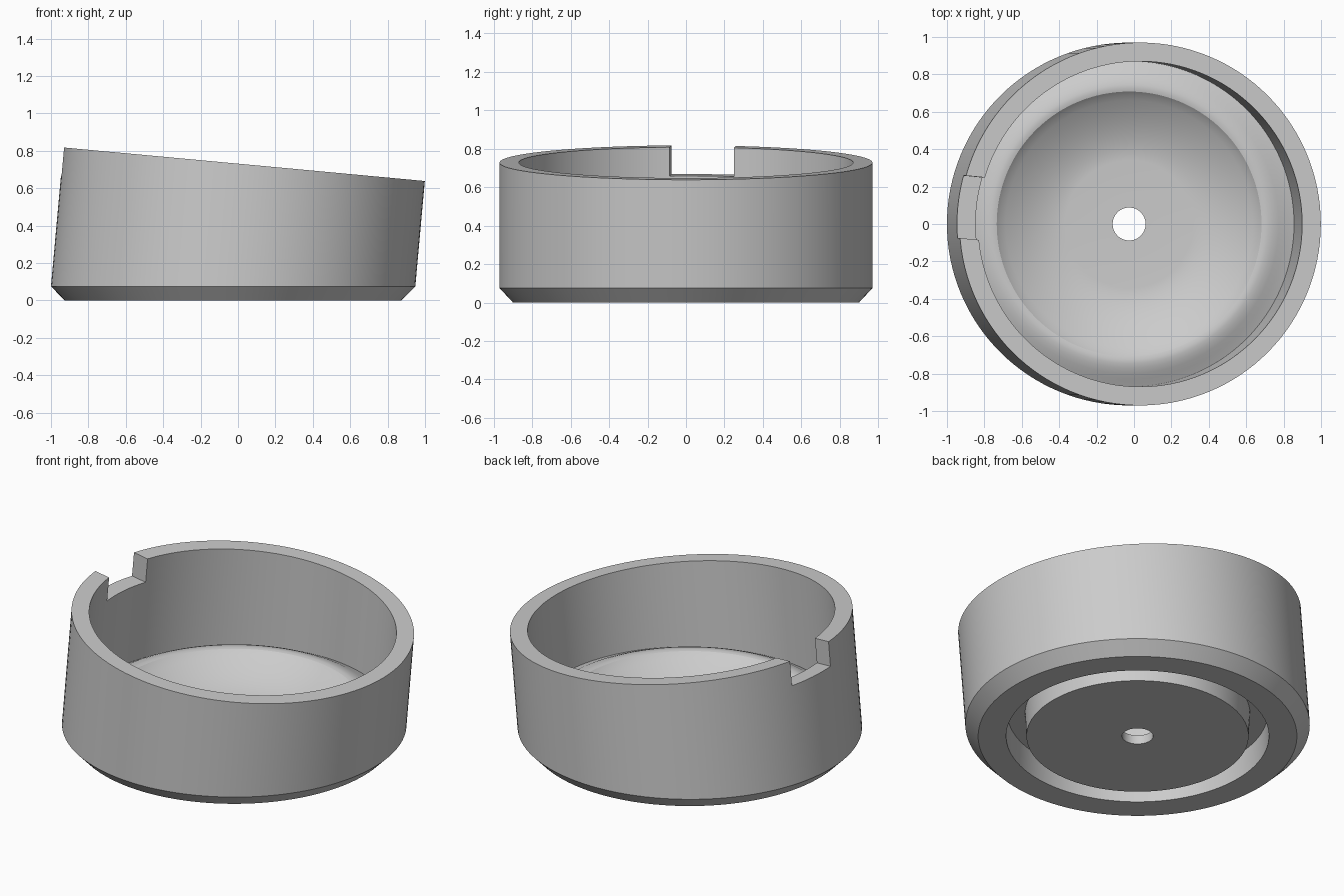
import bpy, bmesh, math
from mathutils import Matrix, Vector

if "Cube" in bpy.data.objects:
    bpy.data.objects.remove(bpy.data.objects["Cube"])

TILT = math.radians(5.3)
SEG = 128
BASE_X = -0.026
RIM = Vector((0.033, 0, 0.728))

grey = bpy.data.materials.new("plain grey")
grey.diffuse_color = (0.6, 0.6, 0.6, 1)
grey.use_nodes = True
grey.node_tree.nodes["Principled BSDF"].inputs["Base Color"].default_value = grey.diffuse_color


def level_ring(r, z, cx=BASE_X, stretch=1.0):
    """Horizontal ring of the base or floor."""
    return [Vector((cx + r * stretch * math.cos(a), r * math.sin(a), z))
            for a in (2 * math.pi * i / SEG for i in range(SEG))]


def rim_ring(r):
    """Ring lying in the sloping rim plane."""
    rot = Matrix.Rotation(TILT, 3, 'Y')
    return [RIM + rot @ v for v in level_ring(r, 0, 0)]


def floor_height(r):
    """Smooth rise from the flat middle to the crest of the floor."""
    t = min(max((r - 0.34) / (0.72 - 0.34), 0), 1)
    return 0.055 + 0.165 * t ** 1.7


ov = 1 / math.cos(TILT)

# Closed cross-section: hole, underside with groove, outer wall, rim, inner wall, floor
rings = [
    level_ring(0.088, 0), level_ring(0.627, 0),
    level_ring(0.635, 0.15), level_ring(0.735, 0.15), level_ring(0.742, 0),
    level_ring(0.90, 0), level_ring(0.97, 0.075, BASE_X, ov),
    rim_ring(0.97), rim_ring(0.87),
    level_ring(0.87, 0.165, -0.018, ov),
]
# Rounded shoulder outside the crest
for r, z in ((0.83, 0.185), (0.80, 0.201), (0.77, 0.213), (0.745, 0.219), (0.725, 0.22), (0.708, 0.216)):
    rings.append(level_ring(r, z))
# Dished middle
for i in range(13):
    r = 0.69 - i * 0.029
    rings.append(level_ring(r, floor_height(r)))
rings.append(level_ring(0.088, 0.055))

bm = bmesh.new()
loops = [[bm.verts.new(v) for v in ring] for ring in rings]
for k, a in enumerate(loops):
    b = loops[(k + 1) % len(loops)]
    for i in range(SEG):
        j = (i + 1) % SEG
        bm.faces.new((a[i], a[j], b[j], b[i]))
bmesh.ops.recalc_face_normals(bm, faces=bm.faces[:])
mesh = bpy.data.meshes.new("cup_body")
bm.to_mesh(mesh)
bm.free()
mesh.materials.append(grey)
body = bpy.data.objects.new("cup_body", mesh)
bpy.context.collection.objects.link(body)

# Cutter for the notch in the high side of the rim
bpy.ops.mesh.primitive_cube_add(size=1)
cutter = bpy.context.object
cutter.name = "notch_cutter"
cutter.data.materials.append(grey)
cutter.matrix_world = (
    Matrix.Translation(RIM) @ Matrix.Rotation(TILT, 4, 'Y')
    @ Matrix.Rotation(math.radians(-5.5), 4, 'Z')
    @ Matrix.Translation((-0.92, 0, 0.01))
    @ Matrix.Diagonal((0.4, 0.335, 0.32, 1)))
cutter.hide_render = True

mod = body.modifiers.new("notch", 'BOOLEAN')
mod.operation = 'DIFFERENCE'
mod.solver = 'EXACT'
mod.object = cutter
bpy.ops.object.select_all(action='DESELECT')
body.select_set(True)
bpy.context.view_layer.objects.active = body
bpy.ops.object.modifier_apply(modifier=mod.name)
bpy.data.objects.remove(cutter)

bpy.ops.object.shade_smooth_by_angle(angle=math.radians(25))
